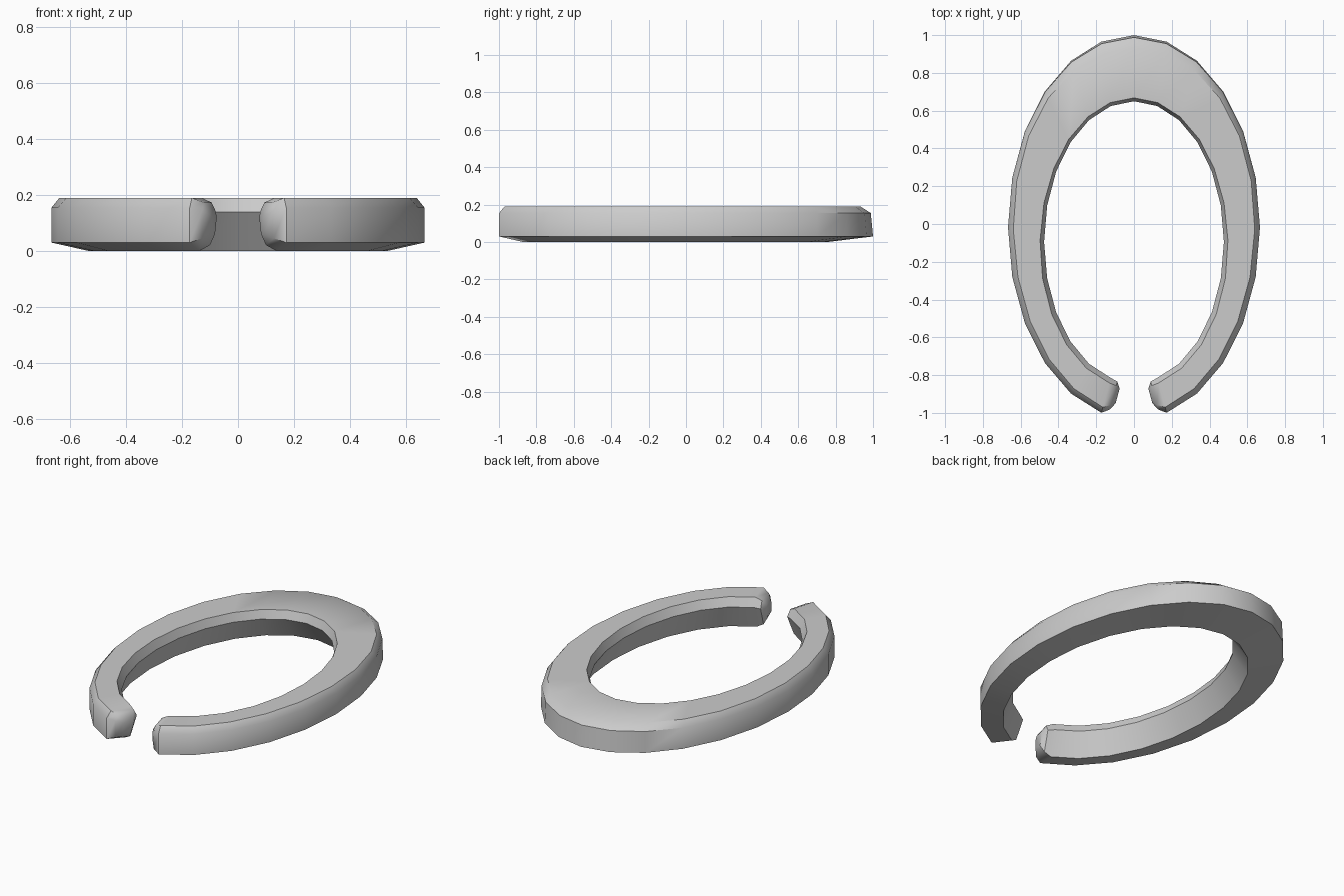
import bpy, bmesh
from math import sin, cos, radians
from mathutils import Vector

if "Cube" in bpy.data.objects:
    bpy.data.objects.remove(bpy.data.objects["Cube"])


def section(deg):
    """Cross-section of the band at an angle measured from the back (+y)."""
    s, c = sin(radians(deg)), cos(radians(deg))
    outer = Vector((0.667 * s, -0.017 + 1.017 * c, 0))
    inner = Vector((0.476 * s, -0.095 + 0.745 * c, 0))
    width = (inner - outer).length
    across = (inner - outer) / width
    back = max(0, c) ** 4
    # Inner wall is undercut: it leans outwards towards the ground
    profile = [
        (0, 0.03), (0.7 * width, 0), (width, 0.14),
        (width - 0.023 + 0.005 * c, 0.19), (0.03 + 0.037 * back, 0.19),
        (0.012 * back, 0.155),
    ]
    return [outer + across * d + Vector((0, 0, z)) for d, z in profile]


def cap_ring(ring, side, shift, scale):
    """Shrunken copy of an end section, pushed into the gap."""
    mid = Vector((side * 0.149, -0.912, 0.105))
    return [mid + (p - mid) * scale - Vector((side * shift, 0, 0)) for p in ring]


# Open oval band, 24-sided with one gap at the front
rings = [section(a) for a in range(-165, 166, 15)]

# Rounded ends
steps = [(0.04, 0.8), (0.062, 0.42)]
left = [cap_ring(rings[0], -1, *st) for st in reversed(steps)]
right = [cap_ring(rings[-1], 1, *st) for st in steps]
rings = left + rings + right

bm = bmesh.new()
loops = [[bm.verts.new(p) for p in r] for r in rings]
for a, b in zip(loops, loops[1:]):
    n = len(a)
    for i in range(n):
        j = (i + 1) % n
        bm.faces.new((a[i], a[j], b[j], b[i]))
bm.faces.new(loops[0])
bm.faces.new(loops[-1])
bmesh.ops.recalc_face_normals(bm, faces=bm.faces)

mesh = bpy.data.meshes.new("open_ring")
bm.to_mesh(mesh)
bm.free()
ring = bpy.data.objects.new("open_ring", mesh)
bpy.context.collection.objects.link(ring)
bpy.context.view_layer.objects.active = ring
ring.select_set(True)
bpy.ops.object.shade_smooth_by_angle(angle=radians(40))
